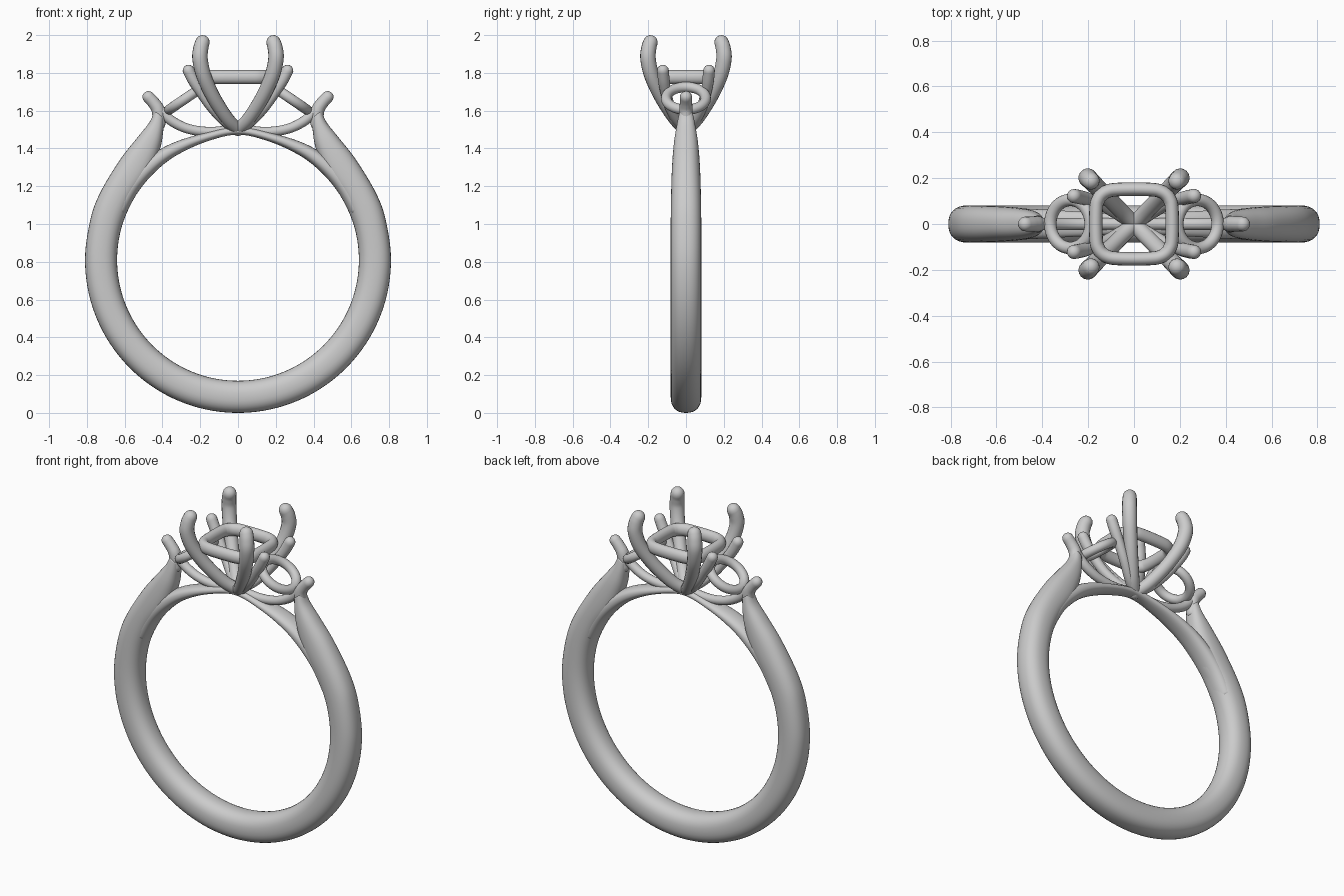
import bpy, bmesh
from math import sin, cos, pi, radians
from mathutils import Vector

if "Cube" in bpy.data.objects:
    bpy.data.objects.remove(bpy.data.objects["Cube"])

CZ = 0.81          # height of the finger hole centre


def spline(rows, n=6, closed=False):
    """Catmull-Rom interpolation through rows of numbers."""
    out, k = [], len(rows)
    for i in range(k if closed else k - 1):
        q = [rows[j % k] if closed else rows[max(0, min(k - 1, j))] for j in range(i - 1, i + 3)]
        for s in range(n):
            t = s / n
            out.append([0.5 * (2 * b + (c - a) * t + (2 * a - 5 * b + 4 * c - d) * t * t
                               + (3 * b - a - 3 * c + d) * t ** 3) for a, b, c, d in zip(*q)])
    if not closed:
        out.append(list(rows[-1]))
    return out


def loft(name, stations, sides=20, power=2.0, closed=False):
    """Skin super-elliptic sections given as (centre, half axis, half axis)."""
    bm = bmesh.new()
    rings = []
    for c, u, v in stations:
        ring = []
        for i in range(sides):
            a = 2 * pi * i / sides
            ca, sa = cos(a), sin(a)
            e = 2 / power
            x = abs(ca) ** e * (1 if ca >= 0 else -1)
            y = abs(sa) ** e * (1 if sa >= 0 else -1)
            ring.append(bm.verts.new(c + u * x + v * y))
        rings.append(ring)
    pairs = list(zip(rings, rings[1:])) + ([(rings[-1], rings[0])] if closed else [])
    for r, s in pairs:
        for i in range(sides):
            j = (i + 1) % sides
            bm.faces.new((r[i], r[j], s[j], s[i]))
    if not closed:
        bm.faces.new(rings[0])
        bm.faces.new(rings[-1])
    bmesh.ops.recalc_face_normals(bm, faces=bm.faces)
    for f in bm.faces:
        f.smooth = True
    me = bpy.data.meshes.new(name)
    bm.to_mesh(me)
    bm.free()
    ob = bpy.data.objects.new(name, me)
    bpy.context.collection.objects.link(ob)
    return ob


def tube(name, rows, closed=False, flat=1.0):
    """Round wire through rows of (x, y, z, radius) with domed ends."""
    pts = spline(rows, 6, closed)
    P = [Vector(p[:3]) for p in pts]
    n = len(P)
    ref = Vector((0, 0, 1)) if closed else Vector((0.3, 1, 0.1))
    st = []
    for i, p in enumerate(P):
        a, b = (P[i - 1], P[(i + 1) % n]) if closed else (P[max(i - 1, 0)], P[min(i + 1, n - 1)])
        t = (b - a).normalized()
        u = (ref - t * ref.dot(t)).normalized()
        if not closed:
            ref = u
        w = t.cross(u)
        r = pts[i][3]
        caps = [0]
        if not closed and i == 0:
            caps = [-80, -60, -40, -20, 0]
        elif not closed and i == n - 1:
            caps = [0, 20, 40, 60, 80]
        for d in caps:
            k = r * cos(radians(d))
            st.append((p + t * r * sin(radians(d)), u * k, w * k * flat))
    return loft(name, st, 16, 2.0, closed)


def band(name, rows, power):
    """Rows of inner x, z, outer x, z, half width."""
    st = []
    for a, b, c, d, w in spline(rows, 6):
        i, o = Vector((a, 0, b)), Vector((c, 0, d))
        st.append(((i + o) / 2, (o - i) / 2, Vector((0, w, 0))))
    return loft(name, st, 32, power)


def arc_row(deg, r0, r1, w):
    a = radians(deg)
    return (r0 * cos(a), CZ + r0 * sin(a), r1 * cos(a), CZ + r1 * sin(a), w)


def flip(rows):
    return [(-a, b, -c, d, w) for a, b, c, d, w in rows]


# Main shank: round hoop sweeping up into tapered shoulders
right = [arc_row(d, 0.64, 0.81, 0.081) for d in range(-75, 16, 15)]
right += [(0.554, 1.13, 0.730, 1.165, 0.079), (0.462, 1.265, 0.625, 1.34, 0.074),
          (0.412, 1.40, 0.535, 1.455, 0.064), (0.396, 1.49, 0.468, 1.54, 0.050),
          (0.392, 1.56, 0.443, 1.60, 0.037)]
band("shank", flip(right)[::-1] + [arc_row(-90, 0.64, 0.81, 0.081)] + right, 2.35)

# Lower rail: the inside of the shank continues under the setting
rail = [arc_row(22, 0.642, 0.74, 0.070), arc_row(35, 0.64, 0.735, 0.070),
        arc_row(48, 0.64, 0.722, 0.066), arc_row(60, 0.642, 0.710, 0.060),
        arc_row(75, 0.648, 0.695, 0.050)]
band("lower_rail", rail + [arc_row(90, 0.663, 0.705, 0.040)] + flip(rail)[::-1], 2.3)

# Centre gallery: rounded square rail
gal = []
for i in range(24):
    a = 2 * pi * i / 24
    sx, sy = (1 if cos(a) >= 0 else -1), (1 if sin(a) >= 0 else -1)
    gal.append((0.167 * abs(cos(a)) ** 0.5 * sx, 0.152 * abs(sin(a)) ** 0.5 * sy, 1.778, 0.037))
tube("centre_gallery", gal, True, 0.8)

for sx, side in ((-1, "left"), (1, "right")):
    # Shoulder claw at the outer end of each side setting
    tube(side + "_shoulder_claw", [(sx * 0.418, 0, 1.53, 0.034), (sx * 0.422, 0, 1.60, 0.035),
                                   (sx * 0.445, 0, 1.64, 0.033), (sx * 0.474, 0, 1.672, 0.032)])
    # Side basket arc swooping to the base of the head
    tube(side + "_basket_arc", [(sx * 0.41, 0, 1.60, 0.027), (sx * 0.35, 0, 1.545, 0.027),
                                (sx * 0.26, 0, 1.503, 0.026), (sx * 0.14, 0, 1.488, 0.026),
                                (0, 0, 1.505, 0.026)])
    # Tilted round gallery of the side setting
    ring = []
    for i in range(16):
        a = 2 * pi * i / 16
        k = 0.088 * cos(a)
        ring.append((sx * (0.277 + k), 0.105 * sin(a), 1.665 - 0.68 * k, 0.027))
    tube(side + "_side_gallery", ring, True)
    for sy, face in ((-1, "front"), (1, "back")):
        # Tall hooked prongs of the centre setting
        rows = [(0.0, 1.50, 0.034), (0.05, 1.548, 0.036), (0.10, 1.62, 0.037), (0.145, 1.70, 0.038),
                (0.183, 1.79, 0.040), (0.201, 1.875, 0.041), (0.197, 1.93, 0.040),
                (0.188, 1.962, 0.038)]
        tube(f"{face}_{side}_prong", [(sx * d, sy * d, z, r) for d, z, r in rows])
        # Short prongs of the side setting
        rows = [(0.0, 0.0, 1.498, 0.027), (0.07, 0.045, 1.545, 0.028), (0.14, 0.085, 1.62, 0.028),
                (0.20, 0.108, 1.705, 0.029), (0.235, 0.117, 1.76, 0.031),
                (0.262, 0.122, 1.812, 0.031)]
        tube(f"{face}_{side}_side_prong", [(sx * x, sy * y, z, r) for x, y, z, r in rows])
